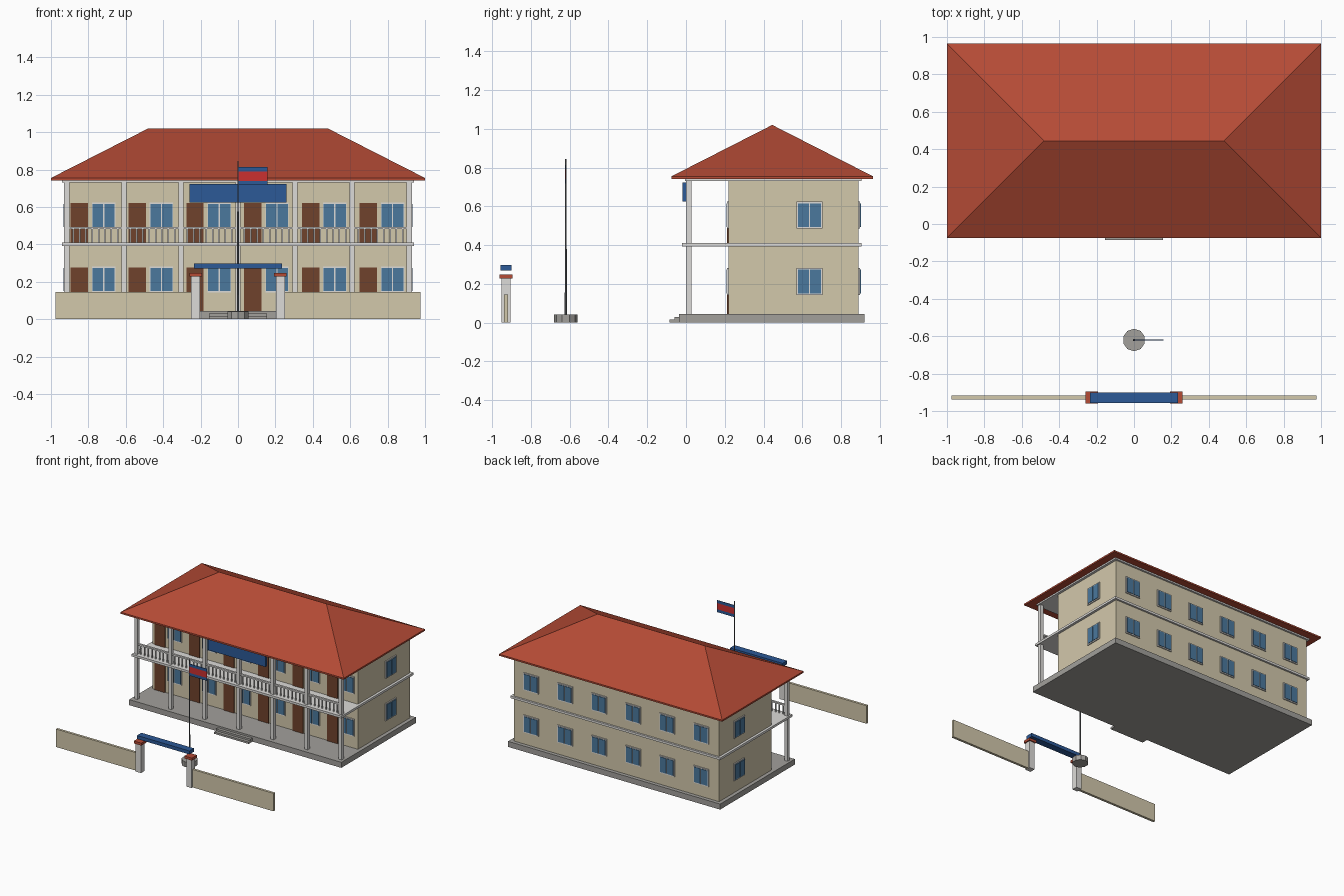
import bpy, bmesh, math

if "Cube" in bpy.data.objects:
    bpy.data.objects.remove(bpy.data.objects["Cube"])

def mat(name, c):
    m = bpy.data.materials.new(name)
    m.diffuse_color = (*c, 1)
    m.use_nodes = True
    m.node_tree.nodes["Principled BSDF"].inputs["Base Color"].default_value = m.diffuse_color
    return m

TAN = mat("tan", (0.65, 0.58, 0.41))
RED = mat("roof_red", (0.46, 0.07, 0.036))
BLUE = mat("blue", (0.025, 0.1, 0.31))
GLASS = mat("glass", (0.07, 0.19, 0.34))
WOOD = mat("wood", (0.16, 0.055, 0.025))
FLAG = mat("flag_red", (0.6, 0.03, 0.03))
WHITE = mat("white", (0.72, 0.71, 0.69))
GREY = mat("concrete", (0.36, 0.35, 0.33))
METAL = mat("metal", (0.16, 0.17, 0.18))

def finish(name, bm, m):
    bmesh.ops.recalc_face_normals(bm, faces=bm.faces)
    me = bpy.data.meshes.new(name)
    bm.to_mesh(me)
    bm.free()
    o = bpy.data.objects.new(name, me)
    bpy.context.collection.objects.link(o)
    me.materials.append(m)
    return o

def boxes(name, m, *spans):
    """One object from boxes given as (x0, x1, y0, y1, z0, z1)."""
    bm = bmesh.new()
    for x0, x1, y0, y1, z0, z1 in spans:
        vs = bmesh.ops.create_cube(bm, size=1)["verts"]
        for v in vs:
            v.co.x = x1 if v.co.x > 0 else x0
            v.co.y = y1 if v.co.y > 0 else y0
            v.co.z = z1 if v.co.z > 0 else z0
    return finish(name, bm, m)

def cone(name, m, x, y, z0, z1, r0, r1, n):
    bm = bmesh.new()
    vs = bmesh.ops.create_cone(bm, cap_ends=True, segments=n, radius1=r0,
                               radius2=r1, depth=z1 - z0)["verts"]
    bmesh.ops.translate(bm, verts=vs, vec=(x, y, (z0 + z1) / 2))
    return finish(name, bm, m)

def window(loc, angle, w=0.135, h=0.14):
    """Frame with two panes; local -y faces outwards."""
    a, b = w / 2, h / 2
    parts = [boxes("window_frame", WHITE, (-a, a, -0.008, 0.006, -b, b)),
             boxes("window_panes", GLASS,
                   *[(s - 0.028, s + 0.028, -0.012, 0, -b + 0.009, b - 0.009)
                     for s in (-0.0315, 0.0315)])]
    for o in parts:
        o.location = loc
        o.rotation_euler.z = angle

# Plinth, steps, walls and floor slabs
boxes("plinth", GREY, (-0.95, 0.95, -0.035, 0.92, 0, 0.045))
boxes("entrance_steps", GREY, (-0.155, 0.155, -0.085, -0.03, 0, 0.015),
      (-0.155, 0.155, -0.06, -0.03, 0.015, 0.03))
boxes("walls", TAN, (-0.92, 0.92, 0.22, 0.89, 0.045, 0.735))
boxes("balcony_slab", WHITE, (-0.94, 0.94, -0.02, 0.905, 0.392, 0.41))
boxes("ceiling_slab", WHITE, (-0.94, 0.94, -0.005, 0.905, 0.73, 0.742))

# Hipped roof
bm = bmesh.new()
rings = []
for z in (0.742, 0.755):
    rings.append([bm.verts.new((x, y, z)) for x, y in
                  ((-1, -0.075), (1, -0.075), (1, 0.965), (-1, 0.965))])
lo, hi = rings
l, r = bm.verts.new((-0.48, 0.445, 1.02)), bm.verts.new((0.48, 0.445, 1.02))
bm.faces.new(lo[::-1])
for i in range(4):
    bm.faces.new((lo[i], lo[i - 3], hi[i - 3], hi[i]))
for f in ((hi[0], hi[1], r, l), (hi[1], hi[2], r), (hi[2], hi[3], l, r), (hi[3], hi[0], l)):
    bm.faces.new(f)
finish("hip_roof", bm, RED)

# Veranda columns
cols = [-0.915 + 0.305 * i for i in range(7)]
boxes("columns", WHITE, *[(x - 0.014, x + 0.014, 0, 0.028, z0, z1) for x in cols
                          for z0, z1 in ((0.045, 0.392), (0.41, 0.73))])

# Balcony railing
boxes("hand_rail", WHITE, (-0.915, 0.915, 0.006, 0.022, 0.482, 0.494))
boxes("balusters", WHITE, *[(x + 0.305 * k / 9 - 0.004, x + 0.305 * k / 9 + 0.004,
                             0.01, 0.018, 0.41, 0.484)
                            for x in cols[:-1] for k in range(1, 9)])

# Doors and windows on both floors
for z in (0.212, 0.555):
    floor = 0.045 if z < 0.4 else 0.41
    for i in range(6):
        x = -0.7725 + 0.309 * i
        boxes("door", WOOD, (x - 0.122, x - 0.029, 0.212, 0.225, floor, z + 0.065))
        window((x + 0.054, 0.22, z), 0, 0.125)
        window((-0.7625 + 0.305 * i, 0.89, z), math.pi)
    for s in (-1, 1):
        window((0.92 * s, 0.637, z), s * math.pi / 2)

# Blank signboard
boxes("signboard", BLUE, (-0.258, 0.258, -0.017, 0.0, 0.625, 0.722))

# Flagpole
cone("flagpole_base", GREY, 0, -0.62, 0, 0.042, 0.06, 0.06, 10)
cone("flagpole", METAL, 0, -0.62, 0.042, 0.845, 0.006, 0.003, 8)
boxes("flag_blue", BLUE, (0.003, 0.157, -0.622, -0.618, 0.717, 0.74),
      (0.003, 0.157, -0.622, -0.618, 0.79, 0.813))
boxes("flag_red", FLAG, (0.003, 0.157, -0.622, -0.618, 0.74, 0.79))

# Gate and boundary walls
for s in (-1, 1):
    def side(a, b):
        return tuple(sorted((s * a, s * b)))
    boxes("gate_pillar", WHITE, (*side(0.203, 0.25), -0.952, -0.905, 0, 0.228))
    boxes("pillar_cap", RED, (*side(0.193, 0.26), -0.961, -0.896, 0.228, 0.248))
    boxes("boundary_wall", TAN, (*side(0.25, 0.975), -0.938, -0.918, 0, 0.145))
boxes("gate_beam", BLUE, (-0.235, 0.235, -0.957, -0.9, 0.27, 0.298))
